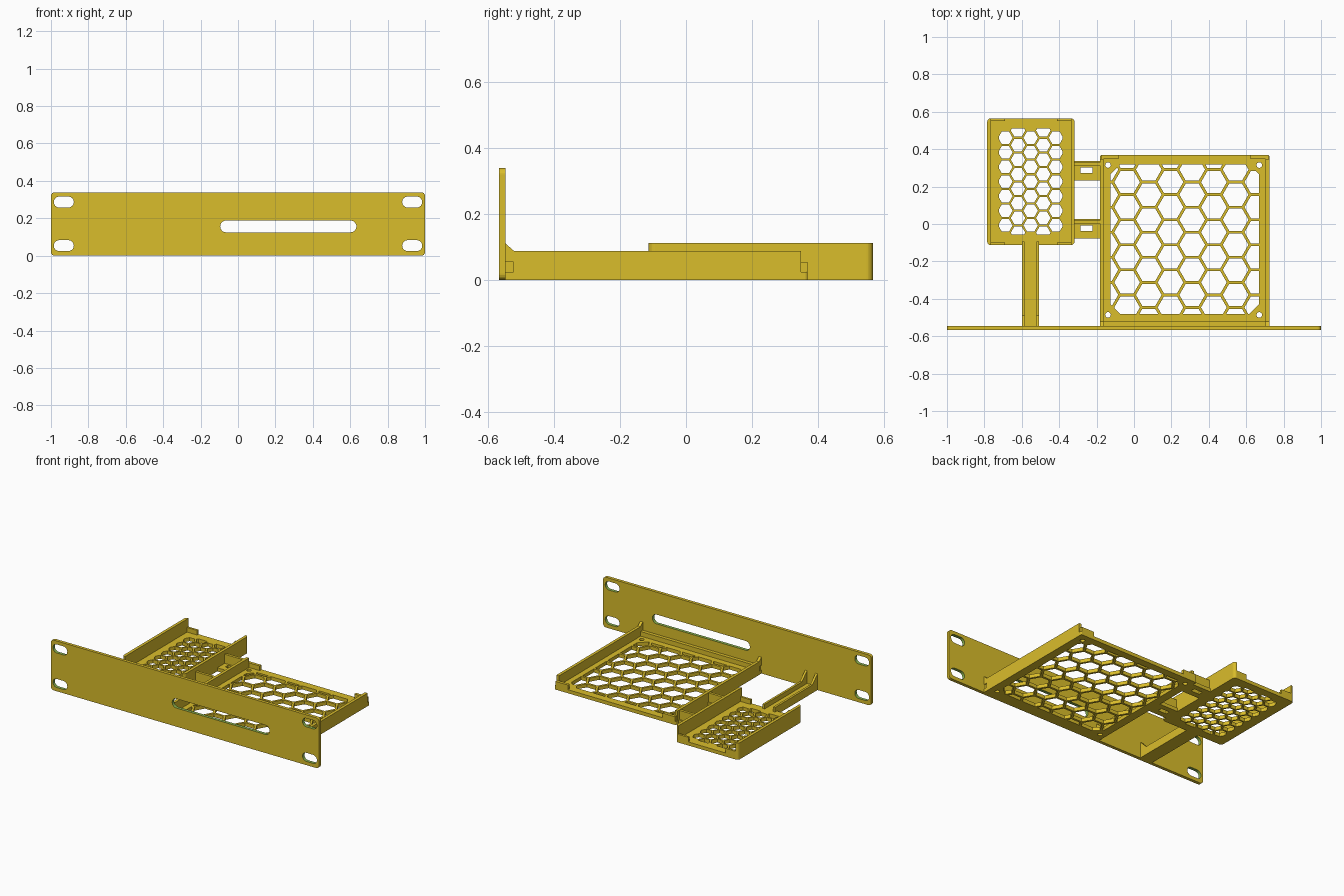
import bpy, bmesh, math
from mathutils import Vector

if "Cube" in bpy.data.objects:
    bpy.data.objects.remove(bpy.data.objects["Cube"])


def material(name, rgb):
    m = bpy.data.materials.new(name)
    m.diffuse_color = (*rgb, 1)
    m.use_nodes = True
    m.node_tree.nodes["Principled BSDF"].inputs["Base Color"].default_value = m.diffuse_color
    return m


YELLOW = material("mustard yellow", (0.70, 0.51, 0.024))
GREEN = material("cut edge green", (0.26, 0.45, 0.075))


# ---- 2D outline helpers ----
def rounded(x0, x1, y0, y1, r, seg=6, corners=(1, 1, 1, 1)):
    """Rounded rectangle, corners listed counter-clockwise from the upper right."""
    pts = []
    spots = [(x1, y1, -1, -1), (x0, y1, 1, -1), (x0, y0, 1, 1), (x1, y0, -1, 1)]
    for i, (x, y, sx, sy) in enumerate(spots):
        if not corners[i] or r == 0:
            pts.append((x, y))
            continue
        for k in range(seg + 1):
            a = math.pi / 2 * (i + k / seg)
            pts.append((x + sx * r + r * math.cos(a), y + sy * r + r * math.sin(a)))
    return pts


def ngon(cx, cy, r, n):
    return [(cx + r * math.cos(2 * math.pi * k / n), cy + r * math.sin(2 * math.pi * k / n))
            for k in range(n)]


def clip(poly, window):
    """Keep the part of poly inside a convex counter-clockwise window."""
    for i, a in enumerate(window):
        b = window[(i + 1) % len(window)]
        side = lambda p: (b[0] - a[0]) * (p[1] - a[1]) - (b[1] - a[1]) * (p[0] - a[0])
        out = []
        for j, p in enumerate(poly):
            q = poly[(j + 1) % len(poly)]
            sp, sq = side(p), side(q)
            if sp >= 0:
                out.append(p)
            if sp * sq < 0:
                t = sp / (sp - sq)
                out.append((p[0] + t * (q[0] - p[0]), p[1] + t * (q[1] - p[1])))
        poly = out
    return poly


def area(p):
    return abs(sum(p[i - 1][0] * p[i][1] - p[i][0] * p[i - 1][1] for i in range(len(p)))) / 2


def honeycomb(x0, x1, y0, y1, cx, cy, pitch, wall, cut):
    """Hexagonal holes around (cx, cy), trimmed to a window with cut-off corners."""
    window = [(x1, y1 - cut), (x1 - cut, y1), (x0 + cut, y1), (x0, y1 - cut),
              (x0, y0 + cut), (x0 + cut, y0), (x1 - cut, y0), (x1, y0 + cut)]
    radius = (pitch - wall) / math.sqrt(3)
    holes = []
    for i in range(-10, 11):
        for j in range(-10, 11):
            c = (cx + i * pitch * math.sqrt(3) / 2, cy + (j + 0.5 * (i % 2)) * pitch)
            h = clip(ngon(*c, radius, 6), window)
            if len(h) > 2 and area(h) > 2e-4:
                holes.append(h)
    return holes


# ---- solid helpers ----
AXES = {"Z": lambda u, v, w: (u, v, w),
        "Y": lambda u, v, w: (u, w, v),
        "X": lambda u, v, w: (w, u, v)}


def plate(name, outline, lo, hi, holes=(), axis="Z"):
    """Extrude an outline with holes from lo to hi along the axis."""
    cu = bpy.data.curves.new(name + "_profile", "CURVE")
    cu.dimensions, cu.fill_mode, cu.extrude = "2D", "BOTH", (hi - lo) / 2
    for pts in [outline, *holes]:
        s = cu.splines.new("POLY")
        s.points.add(len(pts) - 1)
        for p, co in zip(s.points, pts):
            p.co = (*co, 0, 1)
        s.use_cyclic_u = True
    tmp = bpy.data.objects.new(name + "_profile", cu)
    bpy.context.collection.objects.link(tmp)
    dg = bpy.context.evaluated_depsgraph_get()
    me = bpy.data.meshes.new_from_object(tmp.evaluated_get(dg))
    bpy.data.objects.remove(tmp)
    bm = bmesh.new()
    bm.from_mesh(me)
    bmesh.ops.remove_doubles(bm, verts=bm.verts, dist=1e-5)
    for v in bm.verts:
        v.co = Vector(AXES[axis](v.co.x, v.co.y, v.co.z + (lo + hi) / 2))
    bmesh.ops.recalc_face_normals(bm, faces=bm.faces)
    for f in bm.faces:
        f.smooth = False
        f.material_index = 0
    bm.to_mesh(me)
    bm.free()
    me.name = name
    me.materials.clear()
    me.materials.append(YELLOW)
    ob = bpy.data.objects.new(name, me)
    bpy.context.collection.objects.link(ob)
    return ob


def box(name, x0, x1, y0, y1, z0, z1):
    return plate(name, rounded(x0, x1, y0, y1, 0), z0, z1)


FLOOR, LIP = 0.024, 0.055

# ---- front panel with mounting slots and a long window ----
slots = [rounded(*xs, *zs, 0.0285) for xs in ((-0.985, -0.878), (0.878, 0.985))
         for zs in ((0.025, 0.083), (0.258, 0.316))]
slots.append(rounded(-0.095, 0.633, 0.125, 0.188, 0.031))
panel = plate("front_panel", rounded(-1, 1, 0, 0.339, 0.02), -0.566, -0.545, slots, "Y")
panel.data.materials.append(GREEN)
for f in panel.data.polygons:
    c = f.center
    if abs(f.normal.y) < 0.5 and abs(c.x) < 0.99 and 0.01 < c.z < 0.33:
        f.material_index = 1

# ---- large tray ----
BX0, BX1, BY0, BY1 = -0.182, 0.724, -0.545, 0.368
holes = honeycomb(-0.125, 0.667, -0.48, 0.317, -0.037, 0.09, 0.134, 0.015, 0.05)
holes += [ngon(x, y, 0.015, 16) for x in (-0.139, 0.67) for y in (-0.486, 0.315)]
plate("large_tray_floor", rounded(BX0, BX1, BY0, BY1, 0.008, 3, (1, 1, 0, 0)), 0, FLOOR, holes)
wall = [(BY0, 0), (0.348, 0), (0.348, 0.088), (-0.52, 0.088), (BY0, 0.11),
        (BY0, LIP), (-0.522, LIP), (-0.522, FLOOR), (BY0, FLOOR)]
plate("large_tray_left_wall", wall, BX0, BX0 + 0.02, axis="X")
plate("large_tray_right_wall", wall, BX1 - 0.02, BX1, axis="X")
box("large_tray_front_lip", BX0 + 0.006, BX1 - 0.006, BY0, -0.522, 0, LIP)
for side, x in (("left", BX0 + 0.006), ("right", BX1 - 0.1)):
    box(f"large_tray_back_{side}_lip", x, x + 0.094, BY1 - 0.02, BY1, 0, LIP)

# ---- small tray ----
SX0, SX1, SY0, SY1 = -0.785, -0.318, -0.113, 0.565
holes = honeycomb(-0.722, -0.383, -0.055, 0.51, -0.5525, 0.227, 0.078, 0.011, 0.01)
plate("small_tray_floor", rounded(SX0, SX1, SY0, SY1, 0.02), 0, FLOOR, holes)
plate("small_tray_left_wall",
      rounded(SX0, SX0 + 0.02, SY0, SY1, 0.0195, 6, (0, 1, 1, 0)), 0, 0.112)
plate("small_tray_right_wall",
      rounded(SX1 - 0.02, SX1, SY0, SY1, 0.0195, 6, (1, 0, 0, 1)), 0, 0.112)
for end, y in (("front", SY0), ("back", SY1 - 0.015)):
    for side, x in (("left", SX0 + 0.0195), ("right", SX1 - 0.0945)):
        box(f"small_tray_{end}_{side}_lip", x, x + 0.075, y, y + 0.015, 0, LIP)

# ---- channel arm from the panel to the small tray, with sloped ribs ----
box("arm_floor", -0.6, -0.507, -0.545, SY0, 0, FLOOR)
end = SY0 + 0.02
rib = [(-0.545, 0), (end, 0), (end, LIP), (-0.49, LIP), (-0.545, 0.11)]
for side, x in (("left", -0.6), ("right", -0.522)):
    plate(f"arm_{side}_rib", rib, x, x + 0.015, axis="X")

# ---- two slotted bridges between the trays ----
for name, y in (("back", 0.338), ("front", 0.028)):
    slot = rounded(-0.285, -0.222, y - 0.066, y - 0.037, 0)
    plate(f"{name}_bridge", rounded(SX1, BX0, y - 0.105, y, 0), 0, FLOOR, [slot])
    box(f"{name}_bridge_rib", SX1, BX0, y - 0.026, y - 0.008, FLOOR, 0.085)
